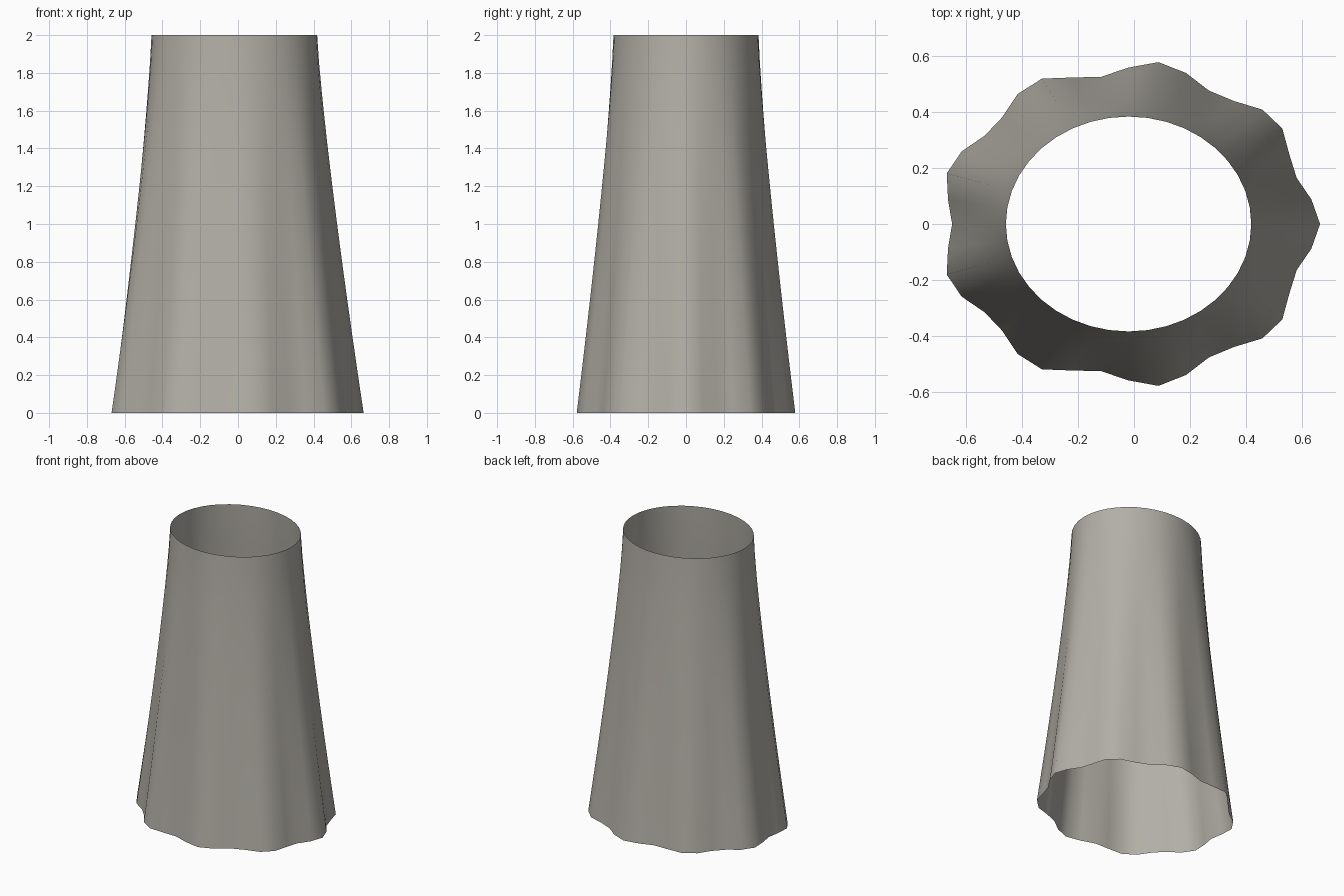
import bpy
import bmesh
from math import cos, sin, tau

SEGMENTS, RINGS, FOLDS = 40, 14, 9
HEIGHT, CENTRE_X = 2.0, -0.0195
TOP_X, TOP_Y = 0.4385, 0.384      # waist ellipse radii
HEM_X, HEM_Y = 0.6575, 0.559      # hem ellipse radii
FOLD_DEPTH = 0.027

default = bpy.data.objects.get("Cube")
if default:
    bpy.data.objects.remove(default, do_unlink=True)


def make_material(name, colour):
    mat = bpy.data.materials.new(name)
    mat.use_nodes = True
    mat.diffuse_color = colour
    mat.node_tree.nodes["Principled BSDF"].inputs["Base Color"].default_value = colour
    return mat


def ring_point(i, drop):
    """Point on the cloth; drop runs from 0 at the waist to 1 at the hem."""
    angle = tau * i / SEGMENTS
    flare = drop ** 1.22
    fold = FOLD_DEPTH * flare * cos(FOLDS * angle)
    rx = TOP_X + (HEM_X - TOP_X) * flare + fold
    ry = TOP_Y + (HEM_Y - TOP_Y) * flare + fold
    return (CENTRE_X + rx * cos(angle), ry * sin(angle), HEIGHT * (1 - drop))


# Open flared tube, with folds that deepen towards the hem
bm = bmesh.new()
rings = [[bm.verts.new(ring_point(i, 1 - r / RINGS)) for i in range(SEGMENTS)]
         for r in range(RINGS + 1)]
for low, high in zip(rings, rings[1:]):
    for i in range(SEGMENTS):
        j = (i + 1) % SEGMENTS
        bm.faces.new((low[i], low[j], high[j], high[i])).smooth = True

mesh = bpy.data.meshes.new("skirt")
bm.to_mesh(mesh)
bm.free()
mesh.materials.append(make_material("warm grey cloth", (0.45, 0.43, 0.385, 1)))
skirt = bpy.data.objects.new("skirt", mesh)
bpy.context.collection.objects.link(skirt)
